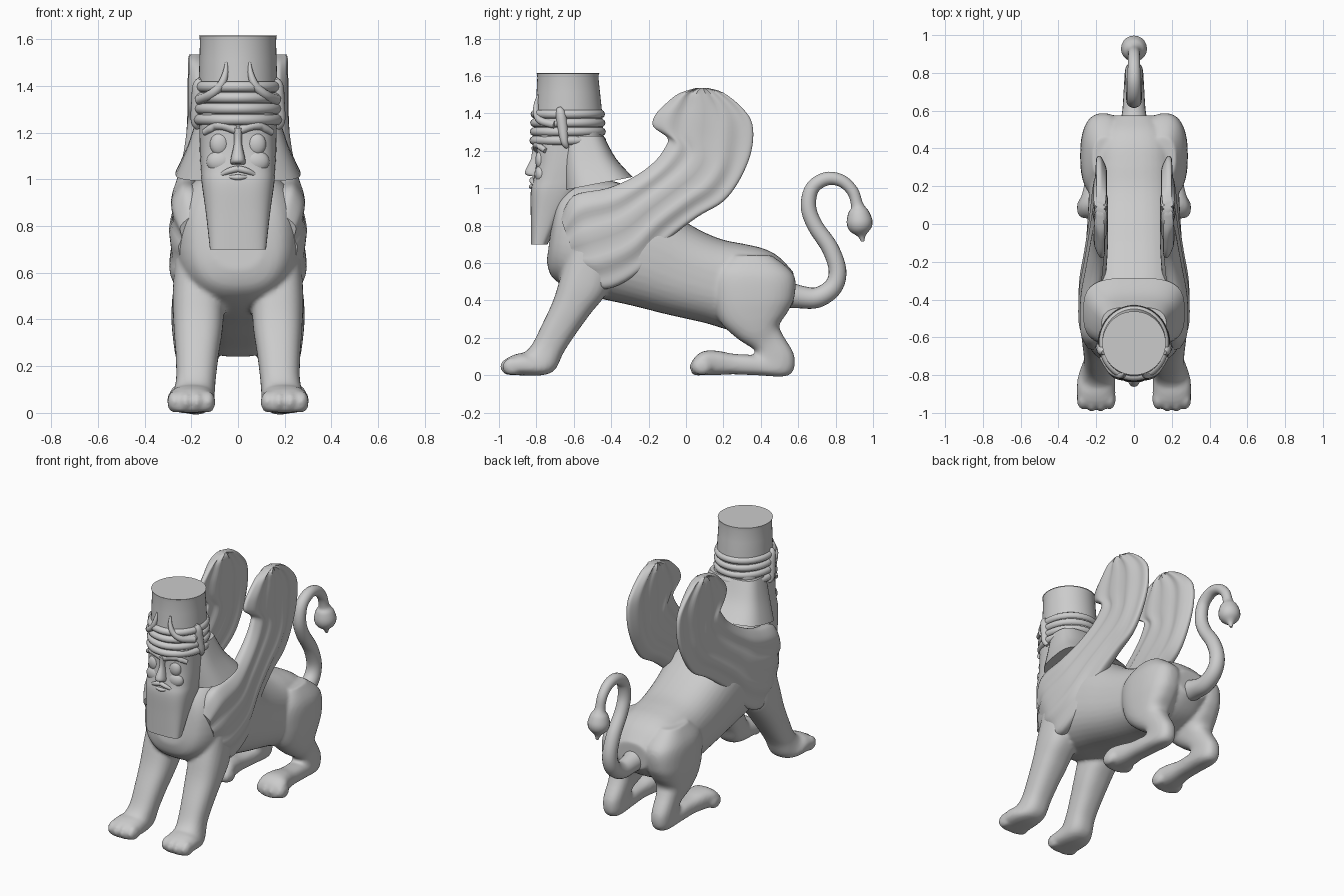
import bpy, bmesh
from math import sin, cos, pi, copysign
from mathutils import Vector


def spline(rows, steps):
    """Catmull-Rom resampling of a list of equal-length tuples."""
    v = [Vector(r) for r in rows]
    out = []
    for i in range(len(v) - 1):
        a, b, c, d = v[max(i - 1, 0)], v[i], v[i + 1], v[min(i + 2, len(v) - 1)]
        for k in range(steps):
            t = k / steps
            out.append(0.5 * (2 * b + (c - a) * t + (2 * a - 5 * b + 4 * c - d) * t * t
                              + (3 * b - a - 3 * c + d) * t ** 3))
    return out + [v[-1]]


def finish(ob, angle=40):
    bpy.ops.object.select_all(action='DESELECT')
    ob.select_set(True)
    bpy.context.view_layer.objects.active = ob
    bpy.ops.object.shade_smooth_by_angle(angle=angle * pi / 180)
    return ob


def make(name, bm, angle=40):
    bmesh.ops.recalc_face_normals(bm, faces=bm.faces)
    me = bpy.data.meshes.new(name)
    bm.to_mesh(me)
    bm.free()
    ob = bpy.data.objects.new(name, me)
    bpy.context.collection.objects.link(ob)
    return finish(ob, angle)


def mirror(bm):
    bmesh.ops.recalc_face_normals(bm, faces=bm.faces)
    dup = bmesh.ops.duplicate(bm, geom=bm.verts[:] + bm.edges[:] + bm.faces[:])
    for v in dup['geom']:
        if isinstance(v, bmesh.types.BMVert):
            v.co.x *= -1


def bridge(bm, rings):
    vs = [[bm.verts.new(p) for p in r] for r in rings]
    n = len(vs[0])
    for a, b in zip(vs, vs[1:]):
        for i in range(n):
            j = (i + 1) % n
            bm.faces.new((a[i], a[j], b[j], b[i]))
    bm.faces.new(vs[0])
    bm.faces.new(vs[-1])


def loft(name, rows, power=2.3, steps=5, pair=False, ripple=0.0, n=40):
    """Each row: (y, z) of one end, (y, z) of the other end, centre x, half width."""
    e = 2 / power
    sp = lambda v: copysign(abs(v) ** e, v)
    rings = []
    for y0, z0, y1, z1, xc, hw in spline(rows, steps):
        ring = []
        for i in range(n):
            a = 2 * pi * i / n
            c, s = sp(cos(a)), sp(sin(a))
            x = xc + hw * s + ripple * sin(c * 3.5 * pi)
            ring.append((x, (y0 + y1) / 2 + (y1 - y0) / 2 * c, (z0 + z1) / 2 + (z1 - z0) / 2 * c))
        rings.append(ring)
    bm = bmesh.new()
    bridge(bm, rings)
    if pair:
        mirror(bm)
    return make(name, bm)


def tube(name, rows, steps=5, pair=False, n=16):
    """Each row: x, y, z, radius."""
    pts = spline(rows, steps)
    P = [Vector(p[:3]) for p in pts]
    rings = []
    for i, p in enumerate(P):
        t = (P[min(i + 1, len(P) - 1)] - P[max(i - 1, 0)]).normalized()
        up = Vector((1, 0, 0)) if abs(t.x) < 0.8 else Vector((0, 0, 1))
        u = t.cross(up).normalized()
        w = t.cross(u)
        rings.append([p + max(pts[i][3], .002) * (u * cos(2 * pi * k / n) + w * sin(2 * pi * k / n))
                      for k in range(n)])
    bm = bmesh.new()
    bridge(bm, rings)
    if pair:
        mirror(bm)
    return make(name, bm, 60)


def balls(name, items):
    """Mirrored ellipsoids: (centre, radii)."""
    bm = bmesh.new()
    for c, r in items:
        vs = bmesh.ops.create_uvsphere(bm, u_segments=20, v_segments=12, radius=1)['verts']
        for v in vs:
            v.co = Vector(c) + Vector(v.co[k] * r[k] for k in range(3))
    mirror(bm)
    return make(name, bm, 60)


# torso, from chest to rump
body = loft("body", [
    (-.745, .61, -.71, .86, 0, .11), (-.72, .53, -.67, .97, 0, .20), (-.64, .47, -.56, 1.04, 0, .255),
    (-.50, .42, -.36, 1.03, 0, .275), (-.30, .375, -.13, .91, 0, .265), (-.10, .325, .03, .80, 0, .25),
    (.10, .28, .18, .73, 0, .24), (.25, .24, .32, .70, 0, .235), (.38, .26, .42, .675, 0, .225),
    (.48, .30, .50, .63, 0, .19), (.575, .38, .575, .55, 0, .11)], 2.5)
# straight front legs with paws
front = loft("front_leg", [
    (-.62, .70, -.38, .62, .17, .10), (-.67, .53, -.42, .45, .17, .11), (-.71, .40, -.51, .33, .17, .105),
    (-.77, .27, -.59, .22, .175, .092), (-.82, .17, -.655, .12, .18, .085), (-.86, .125, -.70, .03, .19, .09),
    (-.90, .115, -.77, 0, .20, .10), (-.95, .095, -.90, 0, .20, .10), (-.98, .06, -.97, .005, .20, .08)],
    2.5, pair=True)
# folded hind legs: haunch, heel, foot
hind = loft("hind_leg", [
    (.24, .64, .46, .64, .15, .07), (.145, .55, .575, .54, .16, .112), (.14, .42, .58, .42, .165, .12),
    (.18, .29, .545, .34, .17, .108), (.27, .20, .50, .27, .175, .09), (.36, .14, .515, .22, .178, .07),
    (.37, .12, .58, .10, .18, .065), (.36, .11, .55, 0, .18, .065), (.33, .11, .38, 0, .185, .065),
    (.25, .115, .25, .005, .19, .066), (.17, .13, .15, 0, .195, .08), (.10, .13, .09, 0, .20, .095),
    (.05, .10, .05, 0, .20, .09), (.03, .06, .03, .01, .20, .06)], 2.5, pair=True)
toes = balls("toes", [((.2 + dx, y + abs(dx) * .25, .047), (.031, .055, .047))
                      for y in (-.945, .068) for dx in (-.072, -.024, .024, .072)])

# fuse torso and legs into one carved surface
bpy.ops.object.select_all(action='DESELECT')
for o in (body, front, hind, toes):
    o.select_set(True)
bpy.context.view_layer.objects.active = body
bpy.ops.object.join()
body.name = "body_and_legs"
m = body.modifiers.new("fuse", 'REMESH')
m.mode = 'VOXEL'
m.voxel_size = .011
m = body.modifiers.new("soften", 'SMOOTH')
m.factor = .5
m.iterations = 5
bpy.ops.object.convert(target='MESH')
finish(body, 80)

# wings sweeping up from the shoulders
loft("wings", [
    (-.56, .52, -.67, .84, .19, .06), (-.43, .46, -.60, .96, .22, .066), (-.25, .55, -.42, 1.0, .225, .06),
    (-.10, .72, -.28, 1.06, .205, .055), (.06, .845, -.17, 1.14, .19, .047), (.20, .93, -.11, 1.22, .183, .04),
    (.29, 1.05, -.10, 1.27, .18, .036), (.35, 1.20, -.175, 1.33, .178, .033),
    (.355, 1.34, -.165, 1.39, .178, .032), (.30, 1.43, -.11, 1.45, .178, .031),
    (.20, 1.51, -.04, 1.505, .178, .030), (.12, 1.535, .05, 1.535, .178, .024)],
    2.8, pair=True, ripple=.007, n=64)

# curled tail with a bulb tip
tail = [(.50, .44, .08), (.60, .42, .062), (.70, .415, .055), (.785, .47, .05), (.81, .56, .047),
        (.77, .68, .045), (.69, .80, .042), (.655, .90, .041), (.675, 1.0, .038), (.75, 1.05, .036),
        (.83, 1.04, .033), (.89, .985, .031), (.915, .91, .033), (.922, .87, .056), (.928, .82, .069),
        (.934, .78, .058), (.94, .745, .022), (.945, .715, .008)]
tube("tail", [(0,) + t for t in tail], n=20)

# head running down into the long square beard
loft("head_and_beard", [
    (-.80, 1.30, -.45, 1.30, 0, .165), (-.80, 1.15, -.45, 1.15, 0, .165), (-.815, 1.05, -.50, 1.05, 0, .16),
    (-.83, .98, -.56, .98, 0, .155), (-.83, .85, -.66, .85, 0, .137), (-.83, .70, -.74, .70, 0, .12)], 3)
# face
loft("nose", [(-.825, 1.22, -.77, 1.22, 0, .02), (-.828, 1.16, -.77, 1.15, 0, .017),
              (-.862, 1.085, -.77, 1.08, 0, .032), (-.84, 1.065, -.77, 1.06, 0, .028)], n=20)
balls("eyes", [((.078, -.778, 1.15), (.042, .028, .05))])
balls("cheeks", [((.075, -.775, 1.075), (.06, .035, .05))])
tube("brows", [(.01, -.80, 1.21, .018), (.08, -.795, 1.232, .02), (.145, -.75, 1.20, .014)], pair=True)
tube("moustache", [(0, -.822, 1.045, .014), (.04, -.822, 1.035, .013), (.09, -.80, 1.01, .006)], pair=True)
tube("lower_lip", [(-.04, -.818, 1.01, .006), (0, -.828, 1.008, .012), (.04, -.818, 1.01, .006)])

# flaring headcloth
loft("headcloth", [(-.66, 1.28, -.44, 1.28, 0, .172), (-.66, 1.13, -.375, 1.16, 0, .215),
                   (-.65, .99, -.285, 1.06, 0, .268)], 3.2)

# tall flat-topped hat
loft("hat", [(-.80, 1.615, -.462, 1.615, 0, .168), (-.795, 1.59, -.468, 1.59, 0, .163),
             (-.805, 1.42, -.45, 1.42, 0, .168), (-.82, 1.25, -.44, 1.25, 0, .172)], 2, 2, n=48)
# headband rings
for i in range(4):
    bpy.ops.mesh.primitive_torus_add(location=(0, -.632, 1.255 + .047 * i), major_segments=48,
                                     minor_segments=10, major_radius=.168 - .002 * i, minor_radius=.024)
    ring = bpy.context.object
    ring.name = "headband_%d" % (i + 1)
    ring.scale.y = 1.07
    finish(ring, 60)
# curved horns on the hat front and flaps at the sides
tube("hat_horns", [(.165, -.70, 1.34, .022), (.12, -.775, 1.36, .02), (.075, -.80, 1.40, .018),
                   (.055, -.80, 1.45, .013), (.05, -.79, 1.50, .005)], pair=True)
tube("ear_flaps", [(.172, -.635, 1.22, .012), (.182, -.65, 1.25, .02), (.172, -.66, 1.33, .028),
                   (.168, -.67, 1.40, .026), (.16, -.68, 1.43, .012)], pair=True)
